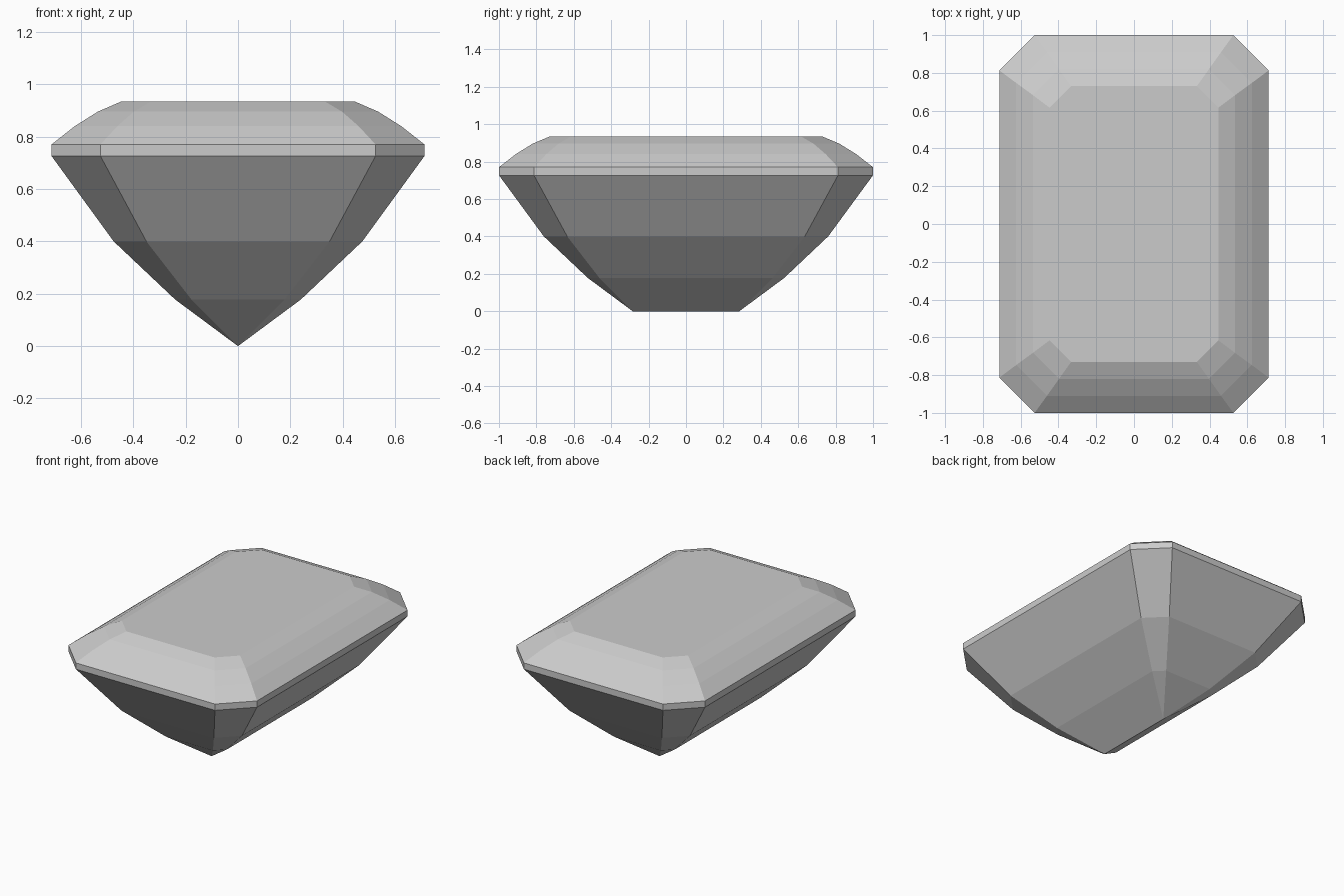
import bpy
import bmesh

cube = bpy.data.objects.get("Cube")
if cube:
    bpy.data.objects.remove(cube, do_unlink=True)

# Polished stone colour
stone = bpy.data.materials.new("pale_grey_stone")
stone.use_nodes = True
COLOUR = (0.6, 0.6, 0.6, 1.0)
stone.diffuse_color = COLOUR
stone.node_tree.nodes["Principled BSDF"].inputs["Base Color"].default_value = COLOUR

# Step-cut profile from keel to table: height, half width, half length, corner cut
STEPS = [
    (0.0, 0.0, 0.285, 0.0),
    (0.178, 0.24, 0.525, 0.062),
    (0.4, 0.475, 0.76, 0.125),
    (0.727, 0.713, 1.0, 0.187),
    (0.77, 0.713, 1.0, 0.187),
    (0.84, 0.624, 0.91, 0.163),
    (0.896, 0.535, 0.82, 0.138),
    (0.934, 0.447, 0.73, 0.114),
]


def octagon(bm, z, w, l, cut):
    """Ring of eight corners: a rectangle with its corners cut off."""
    a, b = w - cut, l - cut
    outline = [(w, -b), (w, b), (a, l), (-a, l), (-w, b), (-w, -b), (-a, -l), (a, -l)]
    return [bm.verts.new((x, y, z)) for x, y in outline]


# Gemstone: stacked rings, flat table on top, keel line underneath
bm = bmesh.new()
rings = [octagon(bm, *step) for step in STEPS]
for low, high in zip(rings, rings[1:]):
    for i in range(8):
        j = (i + 1) % 8
        bm.faces.new((low[i], low[j], high[j], high[i]))
bm.faces.new(rings[-1])
bmesh.ops.remove_doubles(bm, verts=bm.verts, dist=0.0005)
bmesh.ops.recalc_face_normals(bm, faces=bm.faces)

mesh = bpy.data.meshes.new("gemstone")
bm.to_mesh(mesh)
bm.free()
mesh.materials.append(stone)
gem = bpy.data.objects.new("gemstone", mesh)
bpy.context.collection.objects.link(gem)
